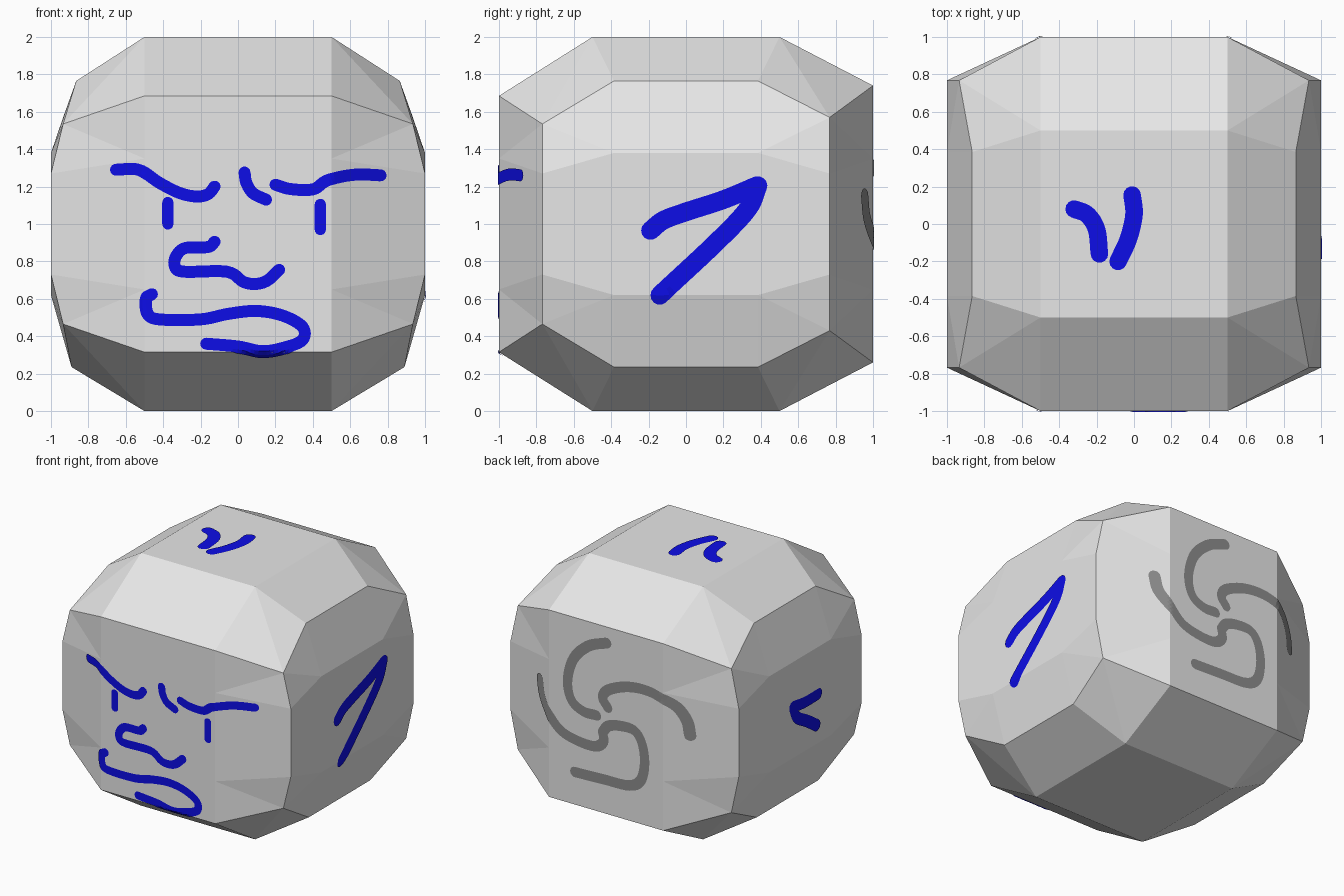
import bpy, bmesh, math
from mathutils import Vector
from mathutils.bvhtree import BVHTree

if "Cube" in bpy.data.objects:
    bpy.data.objects.remove(bpy.data.objects["Cube"])


def material(name, rgb):
    m = bpy.data.materials.new(name)
    m.diffuse_color = (*rgb, 1)
    m.use_nodes = True
    m.node_tree.nodes["Principled BSDF"].inputs["Base Color"].default_value = m.diffuse_color
    return m


STONE = material("pale_stone", (0.8, 0.8, 0.8))
BLUE = material("blue_paint", (0.004, 0.004, 0.8))
GREY = material("grey_paint", (0.27, 0.27, 0.27))


def finish(bm, name, mat):
    me = bpy.data.meshes.new(name)
    bm.to_mesh(me)
    me.materials.append(mat)
    ob = bpy.data.objects.new(name, me)
    bpy.context.collection.objects.link(ob)
    return ob


# Boulder: a cube lattice with 4 points per edge, each class of point placed by rule
def place(a, b, c):
    sx, sy, sz = (1 if v > 0 else -1 for v in (a, b, c))
    kind = (abs(a), abs(b), abs(c))
    back, top = b > 0, c > 0
    x, y, h = {
        (2, 2, 2): (0.935, 0.768, 0.57 if back else 0.535),
        (2, 2, 1): (1.0, 0.768, 0.27),
        (2, 1, 2): (0.865 if top else 0.89, 0.385, 0.765),
        (1, 2, 2): (0.5, 1.0, 0.74 if back else 0.685),
        (2, 1, 1): (1.0, 0.385, 0.38),
        (1, 2, 1): (0.5, 1.0, 0.35),
        (1, 1, 2): (0.5, 0.5, 1.0),
    }[kind]
    return Vector((sx * x, sy * y, 1 + sz * h))


steps = (-2, -1, 1, 2)
bm = bmesh.new()
verts = {}
for axis in range(3):
    for side in (-2, 2):
        for i in range(3):
            for j in range(3):
                quad = []
                for u, v in ((i, j), (i + 1, j), (i + 1, j + 1), (i, j + 1)):
                    key = [0, 0, 0]
                    key[axis] = side
                    key[(axis + 1) % 3] = steps[u]
                    key[(axis + 2) % 3] = steps[v]
                    key = tuple(key)
                    if key not in verts:
                        verts[key] = bm.verts.new(place(*key))
                    quad.append(verts[key])
                bm.faces.new(quad if side > 0 else quad[::-1])
bmesh.ops.recalc_face_normals(bm, faces=bm.faces[:])
bmesh.ops.triangulate(bm, faces=bm.faces[:])
tree = BVHTree.FromBMesh(bm)
finish(bm, "boulder", STONE)
bm.free()

# Side name -> outward direction and map from flat drawing to space
SIDES = {
    "front": (Vector((0, -1, 0)), lambda p: Vector((p.x, 0, p.y))),
    "back": (Vector((0, 1, 0)), lambda p: Vector((-p.x, 0, p.y))),
    "right": (Vector((1, 0, 0)), lambda p: Vector((0, p.x, p.y))),
    "left": (Vector((-1, 0, 0)), lambda p: Vector((0, -p.x, p.y))),
    "top": (Vector((0, 0, 1)), lambda p: Vector((p.x, p.y, 0))),
}


def smooth_path(pts, n=6):
    """Catmull-Rom curve through the points."""
    p = [Vector(q) for q in pts]
    p = [2 * p[0] - p[1]] + p + [2 * p[-1] - p[-2]]
    out = []
    for a, b, c, d in zip(p, p[1:], p[2:], p[3:]):
        for k in range(n):
            t = k / n
            out.append(0.5 * (2 * b + (c - a) * t + (2 * a - 5 * b + 4 * c - d) * t * t
                              + (3 * b - a - 3 * c + d) * t ** 3))
    return out + [p[-2]]


def paint(name, side, half, mat, strokes):
    """Thin painted strokes with round ends, laid on the boulder surface."""
    out, to_space = SIDES[side]
    bm = bmesh.new()

    def drop(p):
        start = to_space(p) + out * 4
        hit, normal, _, _ = tree.ray_cast(start, -out)
        return bm.verts.new(hit + normal * 0.006)

    for pts in strokes:
        path = smooth_path(pts)
        rows = []
        for i, p in enumerate(path):
            t = (path[min(i + 1, len(path) - 1)] - path[max(i - 1, 0)]).normalized()
            n = Vector((-t.y, t.x))
            rows.append([drop(p + n * half * k / 2) for k in range(-2, 3)])
        for r, s in zip(rows, rows[1:]):
            for k in range(4):
                bm.faces.new((r[k], r[k + 1], s[k + 1], s[k]))
        # round ends
        for p in (path[0], path[-1]):
            mid = drop(p)
            ring = [drop(p + half * Vector((math.cos(a), math.sin(a))))
                    for a in (math.tau * k / 14 for k in range(14))]
            for k in range(14):
                bm.faces.new((mid, ring[k], ring[(k + 1) % 14]))
    bm.normal_update()
    for f in bm.faces:
        if f.normal.dot(out) < 0:
            f.normal_flip()
    finish(bm, name, mat)
    bm.free()


# Face drawing
paint("brows", "front", 0.032, BLUE, [
    [(-.65, 1.29), (-.53, 1.29), (-.42, 1.22), (-.31, 1.165), (-.22, 1.147), (-.16, 1.16), (-.125, 1.20)],
    [(.035, 1.275), (.045, 1.22), (.08, 1.165), (.15, 1.13)],
    [(.2, 1.21), (.28, 1.187), (.4, 1.185), (.47, 1.23), (.56, 1.255), (.65, 1.265), (.76, 1.26)]])
paint("eyes", "front", 0.03, BLUE, [
    [(-.375, 1.115), (-.375, 1.0)], [(.44, 1.105), (.44, .97)]])
paint("nose", "front", 0.032, BLUE, [
    [(-.125, .905), (-.16, .877), (-.28, .872), (-.33, .83), (-.338, .775), (-.29, .745),
     (-.06, .745), (.03, .69), (.1, .68), (.16, .7), (.22, .755)]])
paint("mouth", "front", 0.032, BLUE, [
    [(-.46, .625), (-.49, .6), (-.482, .52), (-.42, .49), (-.2, .49), (-.05, .52), (.1, .535),
     (.24, .51), (.345, .45), (.345, .38), (.25, .34), (.13, .32), (0, .345), (-.17, .36)]])

# Marks on the sides and the top
paint("right_mark", "right", 0.05, BLUE, [
    [(-.19, .965), (-.12, 1.02), (0, 1.065), (.2, 1.13), (.38, 1.205)],
    [(.385, 1.205), (.33, 1.08), (.16, .9), (-.14, .62)]])
paint("left_mark", "left", 0.045, BLUE, [
    [(.22, 1.01), (.05, 1.01), (-.1, 1.03)],
    [(-.1, 1.03), (-.05, .93), (.08, .85), (.2, .77)]])
paint("top_mark", "top", 0.047, BLUE, [
    [(-.32, .08), (-.25, .05), (-.2, -.03), (-.185, -.16)],
    [(-.01, .155), (0, .05), (-.03, -.08), (-.085, -.2)]])

# Grey swirl on the back
paint("back_swirl", "back", 0.041, GREY, [
    [(.01, 1.617), (-.15, 1.55), (-.28, 1.416), (-.333, 1.228), (-.298, 1.08), (-.193, 1.02), (-.08, 1.02)],
    [(.018, 1.107), (-.026, 1.174), (.026, 1.25), (.2, 1.32), (.395, 1.33), (.57, 1.267), (.656, 1.153), (.68, 1.03)],
    [(-.608, 1.15), (-.58, 1.03), (-.49, .91), (-.386, .813), (-.237, .773), (-.088, .772), (-.018, .83), (-.026, .9)],
    [(-.026, .9), (.02, .96), (.114, .99), (.246, .99), (.316, .91), (.342, .757), (.307, .607),
     (.2, .54), (-.018, .53), (-.27, .52)]])
